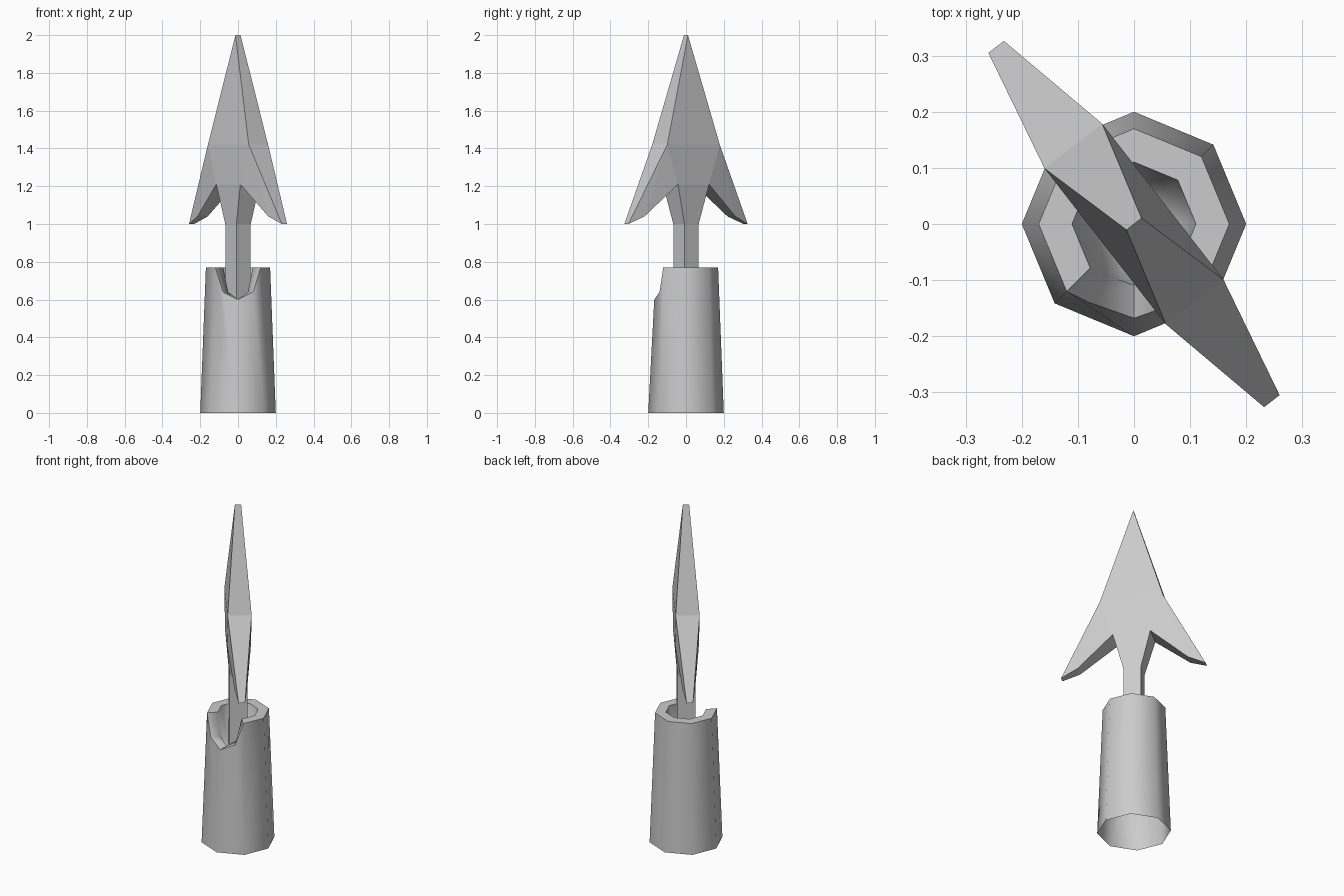
import bpy, bmesh
from math import sin, cos, pi, atan2, radians
from mathutils import Matrix

if "Cube" in bpy.data.objects:
    bpy.data.objects.remove(bpy.data.objects["Cube"])


def finish(bm, name, matrix=None):
    if matrix:
        bm.transform(matrix)
    bmesh.ops.remove_doubles(bm, verts=bm.verts, dist=1e-5)
    bmesh.ops.recalc_face_normals(bm, faces=bm.faces)
    me = bpy.data.meshes.new(name)
    bm.to_mesh(me)
    bm.free()
    ob = bpy.data.objects.new(name, me)
    bpy.context.collection.objects.link(ob)
    return ob


# Socket: eight-sided tapered sleeve, open below, notched at the front
bm = bmesh.new()
bottom, rim = [], []
for i in range(8):
    a = -pi / 2 + i * pi / 4
    bottom.append(bm.verts.new((0.2 * cos(a), 0.2 * sin(a), 0)))
    r, z = (0.168, 0.6) if i == 0 else (0.17, 0.77)
    rim.append((r * cos(a), r * sin(a), z))
# extra rim points that round the notch
rim.insert(1, (0.08, -0.14, 0.64))
rim.append((-0.08, -0.14, 0.64))
outer = [bm.verts.new(p) for p in rim]
inner = [bm.verts.new((x * 0.65, y * 0.65, z)) for x, y, z in rim]
well = bm.verts.new((0, 0, 0.25))
for i in range(10):
    j = (i + 1) % 10
    bm.faces.new((outer[i], outer[j], inner[j], inner[i]))
    bm.faces.new((inner[i], inner[j], well))
bm.faces.new((bottom[0], bottom[1], outer[2], outer[1], outer[0]))
for i in range(1, 7):
    bm.faces.new((bottom[i], bottom[i + 1], outer[i + 2], outer[i + 1]))
bm.faces.new((bottom[7], bottom[0], outer[0], outer[9], outer[8]))
socket = finish(bm, "socket")
bpy.ops.object.select_all(action='DESELECT')
socket.select_set(True)
bpy.context.view_layer.objects.active = socket
bpy.ops.object.shade_smooth_by_angle(angle=radians(50))

# Barbed head and shank: half outline as (width, half thickness, height)
apex, wide, tip = (0, 0.017, 2), (0.176, 0.065, 1.42), (0.4, 0.0175, 1.0)
mid, crook = (0.305, 0.034, 1.04), (0.104, 0.065, 1.21)
neck, foot = (0.048, 0.048, 1.0), (0.048, 0.048, 0.45)
outline = [apex, wide, tip, mid, crook, neck, foot]
bm = bmesh.new()


def face(points):
    bm.faces.new([bm.verts.new(p) for p in points])


def flip(p, sx=1, sy=1):
    return (p[0] * sx, p[1] * sy, p[2])


for sy in (1, -1):
    # broad faces spanning both halves
    face([flip(p, 1, sy) for p in (apex, wide)] + [flip(wide, -1, sy)])
    for a, b in ((wide, crook), (crook, neck), (neck, foot)):
        face([flip(a, 1, sy), flip(b, 1, sy), flip(b, -1, sy), flip(a, -1, sy)])
    # barbs
    for sx in (1, -1):
        for tri in ((wide, tip, mid), (wide, mid, crook)):
            face([flip(p, sx, sy) for p in tri])
# edge faces joining front and back
for sx in (1, -1):
    for a, b in zip(outline, outline[1:]):
        face([flip(a, sx), flip(b, sx), flip(b, sx, -1), flip(a, sx, -1)])
face([flip(foot, sx, sy) for sx, sy in ((1, 1), (-1, 1), (-1, -1), (1, -1))])
finish(bm, "barbed_head", Matrix.Rotation(atan2(-0.79, 0.615), 4, 'Z'))
